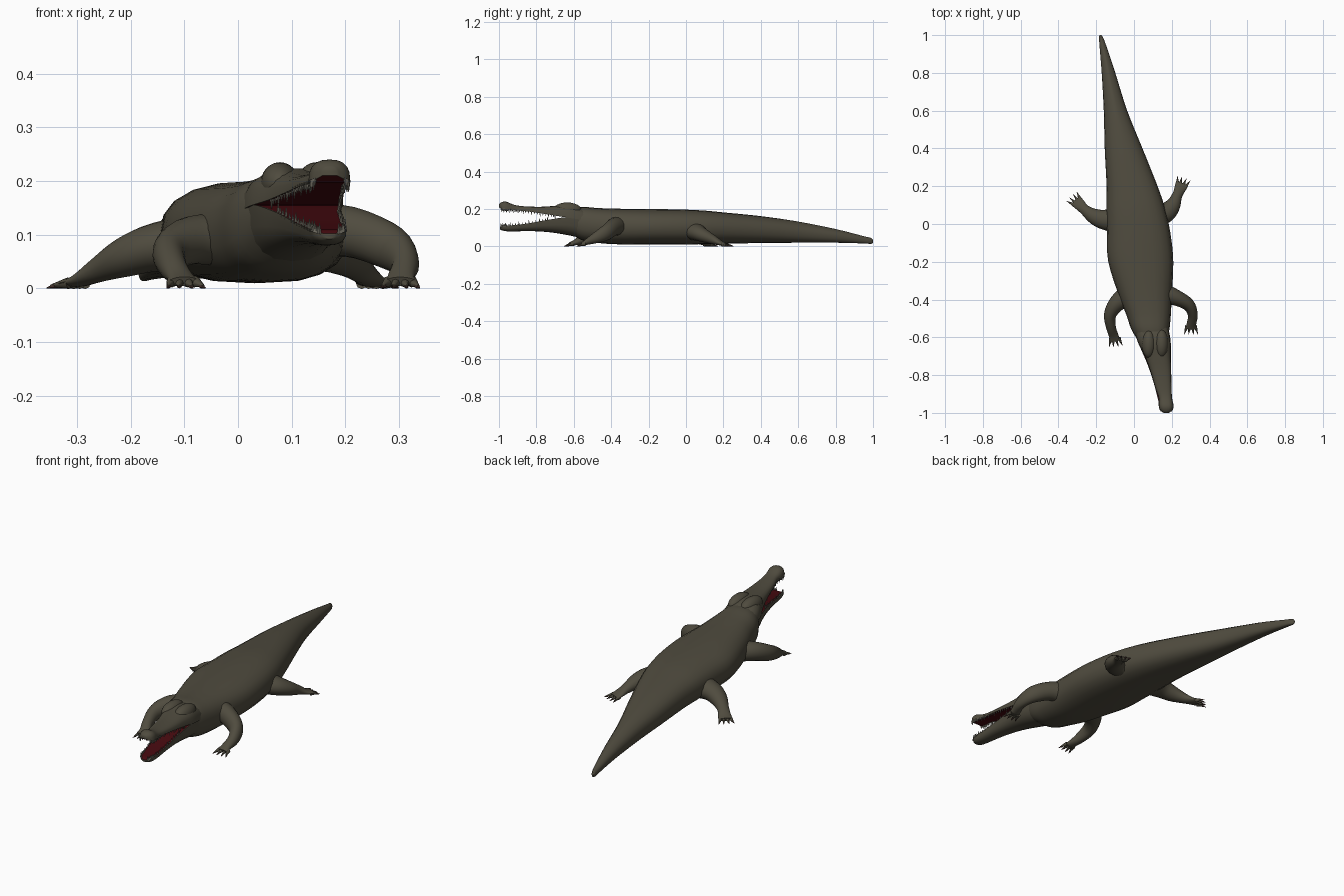
import bpy
import bmesh
import math
from mathutils import Vector, Matrix

default_cube = bpy.data.objects.get("Cube")
if default_cube:
    bpy.data.objects.remove(default_cube, do_unlink=True)

SIDES = 20
UP = Vector((0, 0, 1))


def make_material(name, colour):
    mat = bpy.data.materials.new(name)
    mat.use_nodes = True
    mat.diffuse_color = (*colour, 1)
    shader = mat.node_tree.nodes["Principled BSDF"]
    shader.inputs["Base Color"].default_value = (*colour, 1)
    shader.inputs["Roughness"].default_value = 0.8
    return mat


hide = make_material("olive hide", (0.079, 0.071, 0.049))
mouth_red = make_material("mouth red", (0.062, 0.003, 0.005))
tooth_grey = make_material("tooth grey", (0.16, 0.15, 0.12))
claw_brown = make_material("claw brown", (0.07, 0.035, 0.028))


def finish(name, bm, materials, angle=50):
    """Turn a bmesh into a named, smoothly shaded object."""
    bmesh.ops.recalc_face_normals(bm, faces=bm.faces[:])
    mesh = bpy.data.meshes.new(name)
    bm.to_mesh(mesh)
    bm.free()
    for mat in materials:
        mesh.materials.append(mat)
    obj = bpy.data.objects.new(name, mesh)
    bpy.context.collection.objects.link(obj)
    bpy.ops.object.select_all(action='DESELECT')
    obj.select_set(True)
    bpy.context.view_layer.objects.active = obj
    bpy.ops.object.shade_smooth_by_angle(angle=math.radians(angle))


def smooth_path(points, steps=4):
    """Catmull-Rom interpolation of tuples of any length."""
    pts = [points[0], *points, points[-1]]
    result = []
    for a, b, c, d in zip(pts, pts[1:], pts[2:], pts[3:]):
        for i in range(steps):
            t = i / steps
            result.append([
                q + 0.5 * t * (r - p + t * (2 * p - 5 * q + 4 * r - s
                                            + t * (3 * (q - r) + s - p)))
                for p, q, r, s in zip(a, b, c, d)])
    result.append(list(points[-1]))
    return result


def ellipse(angle, along):
    return math.cos(angle), math.sin(angle)


def body_section(angle, along):
    """Full, flat-bellied trunk that turns into a ridged tail."""
    c, s = math.cos(angle), math.sin(angle)
    tail = min(max((along - 0.55) / 0.2, 0), 1)
    power = 0.8 + 0.7 * tail if s > 0 else 0.75
    return math.copysign(abs(c) ** power, c), math.copysign(abs(s) ** 0.85, s)


def jaw_section(flat_side):
    """Rounded outside, with a flat inside facing the mouth."""
    def section(angle, along):
        c, s = math.cos(angle), math.sin(angle)
        c = math.copysign(abs(c) ** 0.8, c)
        return (c, flat_side) if s * flat_side >= -1e-5 else (
            c, flat_side * (1 - 2 * abs(s) ** 0.7))
    return section


def tube(name, points, section=ellipse, upright=False, inner=None):
    """Skin rings along a path of (x, y, z, half width, half height)."""
    path = smooth_path(points)
    bm = bmesh.new()
    rings = []
    for i, (x, y, z, w, h) in enumerate(path):
        ahead = path[min(i + 1, len(path) - 1)]
        behind = path[max(i - 1, 0)]
        tangent = Vector(ahead[:3]) - Vector(behind[:3])
        side = Vector((1, 0, 0)) if upright else tangent.cross(UP).normalized()
        top = UP if upright else side.cross(tangent).normalized()
        ring = []
        for k in range(SIDES):
            u, v = section(math.tau * k / SIDES, i / (len(path) - 1))
            ring.append(bm.verts.new(Vector((x, y, z)) + side * u * w + top * v * h))
        rings.append(ring)
    for a, b in zip(rings, rings[1:]):
        for k in range(SIDES):
            n = (k + 1) % SIDES
            face = bm.faces.new((a[k], a[n], b[n], b[k]))
            # mouth lining lies inside the lips on the flat side
            if inner and math.sin(math.tau * (k + 0.5) / SIDES) * inner > 0.3:
                face.material_index = 1
    bm.faces.new(rings[0])
    bm.faces.new(rings[-1])
    finish(name, bm, [hide, mouth_red] if inner else [hide])


def stations(rows):
    """Convert (x, y, bottom, top, half width) rows to path points."""
    return [(x, y, (lo + hi) / 2, w, (hi - lo) / 2) for x, y, lo, hi, w in rows]


def add_cone(bm, base, tip, radius, sides=6):
    axis = Vector(tip) - Vector(base)
    turn = axis.to_track_quat('Z', 'Y').to_matrix().to_4x4()
    place = Matrix.Translation((Vector(base) + Vector(tip)) / 2) @ turn
    bmesh.ops.create_cone(bm, cap_ends=True, segments=sides, radius1=radius,
                          radius2=radius * 0.2, depth=axis.length, matrix=place)


# Trunk and tail
tube("body_and_tail", stations([
    (.1, -.63, .08, .2, .07), (.087, -.56, .035, .212, .1),
    (.077, -.48, .02, .206, .118), (.06, -.38, .012, .202, .14),
    (.036, -.2, .01, .2, .172), (.025, -.05, .01, .198, .168),
    (.01, .08, .012, .193, .155), (-.01, .2, .015, .182, .135),
    (-.055, .4, .018, .162, .1), (-.098, .6, .02, .133, .062),
    (-.135, .8, .02, .093, .036), (-.166, .95, .016, .055, .017),
    (-.175, .99, .014, .045, .01), (-.178, 1, .022, .034, .004)]),
    body_section, upright=True)

# Open jaws
upper = stations([
    (.09, -.54, .14, .2, .09), (.106, -.62, .152, .223, .088),
    (.126, -.7, .165, .217, .069), (.142, -.78, .178, .212, .055),
    (.156, -.87, .19, .215, .042), (.166, -.92, .195, .223, .035),
    (.17, -.96, .197, .239, .039), (.171, -.985, .2, .237, .033),
    (.171, -1, .21, .226, .014)])
lower = stations([
    (.09, -.54, .04, .15, .09), (.11, -.64, .062, .156, .082),
    (.131, -.74, .077, .142, .061), (.15, -.84, .082, .124, .046),
    (.166, -.94, .08, .112, .036), (.169, -.98, .085, .109, .029),
    (.17, -.995, .092, .102, .011)])
tube("upper_jaw", upper, jaw_section(-1), upright=True, inner=-1)
tube("lower_jaw", lower, jaw_section(1), upright=True, inner=1)

# Teeth along both jaw edges
for name, rows, way in (("upper_teeth", upper, -1), ("lower_teeth", lower, 1)):
    bm = bmesh.new()
    for i, (x, y, z, w, h) in enumerate(smooth_path(rows[2:], 6)):
        if y < -0.99:
            continue
        length = 0.021 if i % 3 == 0 else 0.014
        for side in (-1, 1):
            base = Vector((x + side * w * 0.92, y, z + way * (h - 0.004)))
            add_cone(bm, base, base + UP * way * length, 0.004)
    finish(name, bm, [tooth_grey])

# Low brows over the eyes, sunk into the skull
for name, x in (("right_brow", .078), ("left_brow", .146)):
    bm = bmesh.new()
    bmesh.ops.create_uvsphere(
        bm, u_segments=20, v_segments=12, radius=1,
        matrix=Matrix.Translation((x, -.635, .196)) @ Matrix.Diagonal((.036, .075, .039, 1)))
    finish(name, bm, [hide])

# Legs: path from inside the trunk to the foot, then toe direction and length
legs = {
    "front_right": ([
        (-.01, -.365, .09, .06, .05), (-.085, -.415, .09, .046, .045),
        (-.126, -.48, .068, .033, .038), (-.122, -.545, .042, .026, .028),
        (-.108, -.59, .022, .025, .016), (-.1, -.62, .013, .028, .009)],
        (.12, -1), .026),
    "front_left": ([
        (.13, -.36, .105, .06, .055), (.21, -.385, .105, .044, .047),
        (.286, -.425, .075, .034, .042), (.311, -.48, .047, .026, .03),
        (.304, -.53, .024, .025, .016), (.302, -.555, .013, .028, .009)],
        (0, -1), .026),
    "rear_right": ([
        (-.05, .02, .085, .08, .06), (-.15, .022, .077, .055, .046),
        (-.21, .04, .058, .042, .037), (-.26, .075, .034, .028, .023),
        (-.29, .105, .016, .031, .012), (-.31, .125, .01, .034, .008)],
        (-.7, .75), .026),
    "rear_left": ([
        (.06, .05, .085, .08, .06), (.155, .055, .077, .058, .046),
        (.203, .095, .058, .042, .036), (.228, .15, .034, .027, .023),
        (.245, .19, .016, .031, .012), (.255, .215, .01, .034, .008)],
        (.35, 1), .026),
}
for name, (path, heading, reach) in legs.items():
    tube(name + "_leg", path)
    forward = Vector((*heading, 0)).normalized()
    across = forward.cross(UP)
    foot = Vector(path[-1][:3])
    toes, claws = bmesh.new(), bmesh.new()
    for spread in (-1, -0.35, 0.35, 1):
        way = (forward + across * spread * 0.35).normalized()
        root = foot + across * spread * 0.021 - forward * 0.015
        tip = root + way * (reach + 0.012)
        tip.z = 0.005
        add_cone(toes, root, tip, 0.011, 8)
        end = tip + way * 0.008
        end.z = 0.001
        add_cone(claws, tip - way * 0.01, end, 0.005)
    finish(name + "_toes", toes, [hide])
    finish(name + "_claws", claws, [claw_brown])
